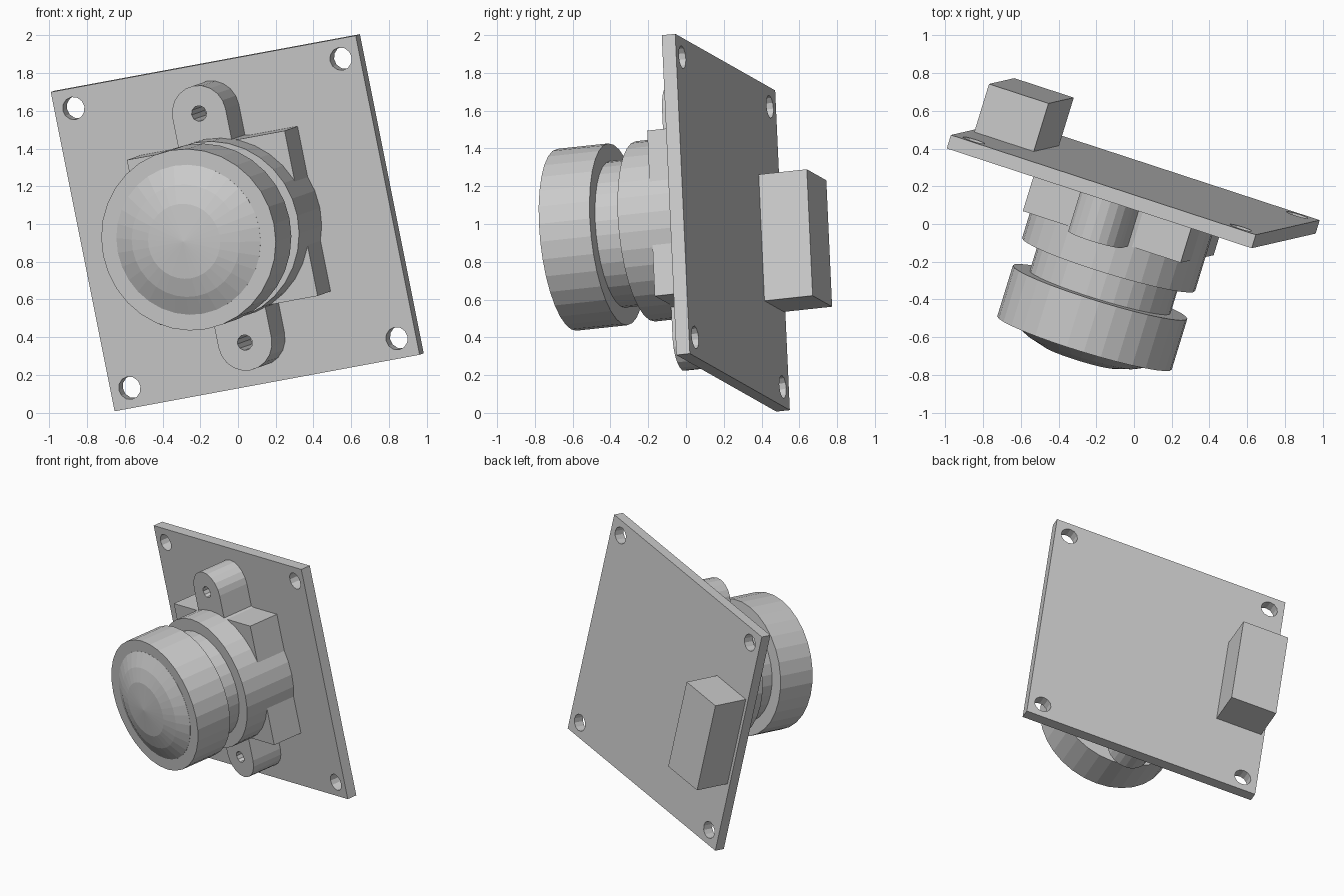
import bpy, bmesh
from math import pi, sin, cos
from mathutils import Matrix, Vector

if "Cube" in bpy.data.objects:
    bpy.data.objects.remove(bpy.data.objects["Cube"])

# Local frame of the tilted board: origin at centre of its front face, local z = lens axis
U = Vector((1.62, -0.53, 0.30)).normalized()
V = Vector((-0.33, -0.08, 1.69))
V = (V - U * V.dot(U)).normalized()
N = U.cross(V)
FRAME = Matrix.Translation((-0.015, 0.175, 1.003)) @ Matrix((U, V, N)).transposed().to_4x4()


def finish(name, bm):
    bmesh.ops.recalc_face_normals(bm, faces=bm.faces[:])
    mesh = bpy.data.meshes.new(name)
    bm.to_mesh(mesh)
    bm.free()
    ob = bpy.data.objects.new(name, mesh)
    bpy.context.collection.objects.link(ob)
    ob.matrix_world = FRAME
    return ob


def prism(name, outline, z0, z1):
    """Extrude a 2D outline from z0 to z1."""
    bm = bmesh.new()
    face = bm.faces.new([bm.verts.new((x, y, z0)) for x, y in outline])
    ext = bmesh.ops.extrude_face_region(bm, geom=[face])
    verts = [g for g in ext["geom"] if isinstance(g, bmesh.types.BMVert)]
    bmesh.ops.translate(bm, verts=verts, vec=(0, 0, z1 - z0))
    return finish(name, bm)


def box(name, x0, x1, y0, y1, z0, z1):
    return prism(name, [(x0, y0), (x1, y0), (x1, y1), (x0, y1)], z0, z1)


def circle(r, n, cx=0, cy=0):
    return [(cx + r * cos(2 * pi * i / n), cy + r * sin(2 * pi * i / n)) for i in range(n)]


def lathe(name, profile, n=32):
    """Spin an (r, z) profile around the lens axis."""
    bm = bmesh.new()
    vs = [bm.verts.new((r, 0, z)) for r, z in profile]
    es = [bm.edges.new(p) for p in zip(vs, vs[1:])]
    bmesh.ops.spin(bm, geom=vs + es, cent=(0, 0, 0), axis=(0, 0, 1),
                   angle=2 * pi, steps=n, use_duplicate=False)
    bmesh.ops.remove_doubles(bm, verts=bm.verts[:], dist=1e-4)
    return finish(name, bm)


def drill(target, x, y, r, z0, z1, n=12):
    cutter = prism(target.name + "_cutter", circle(r, n, x, y), z0, z1)
    cutter.hide_render = True
    cutter.hide_set(True)
    cutter.display_type = 'WIRE'
    mod = target.modifiers.new("hole", 'BOOLEAN')
    mod.operation = 'DIFFERENCE'
    mod.solver = 'EXACT'
    mod.object = cutter


# Circuit board with four corner holes
H = 0.864
board = box("circuit_board", -H, H, -H, H, -0.075, 0)
for sx in (-1, 1):
    for sy in (-1, 1):
        drill(board, sx * 0.757, sy * 0.757, 0.061, -0.2, 0.1)

# Lens mount: square base, round holder
box("mount_base", -0.447, 0.447, -0.447, 0.447, 0, 0.235)
prism("lens_holder", circle(0.48, 32), 0, 0.41)

# Screw tabs above and below
for side, name in ((1, "upper_screw_tab"), (-1, "lower_screw_tab")):
    arc = [(0.15 * cos(pi * i / 10), side * (0.62 + 0.15 * sin(pi * i / 10))) for i in range(11)]
    tab = prism(name, arc + [(-0.15, side * 0.4), (0.15, side * 0.4)], 0, 0.24)
    drill(tab, 0, side * 0.62, 0.042, 0.004, 0.4, 10)

# Barrel, wide cap and domed glass
prism("lens_barrel", circle(0.39, 32), 0.38, 0.60)
prism("lens_cap_ring", circle(0.484, 32), 0.564, 0.847)
lathe("lens_glass", [(0.4, 0.84), (0.4, 0.848), (0.3, 0.897), (0.2, 0.927), (0, 0.945)])

# Cable connector on the back
box("rear_connector", -0.84, -0.503, -0.337, 0.346, -0.343, -0.07)
